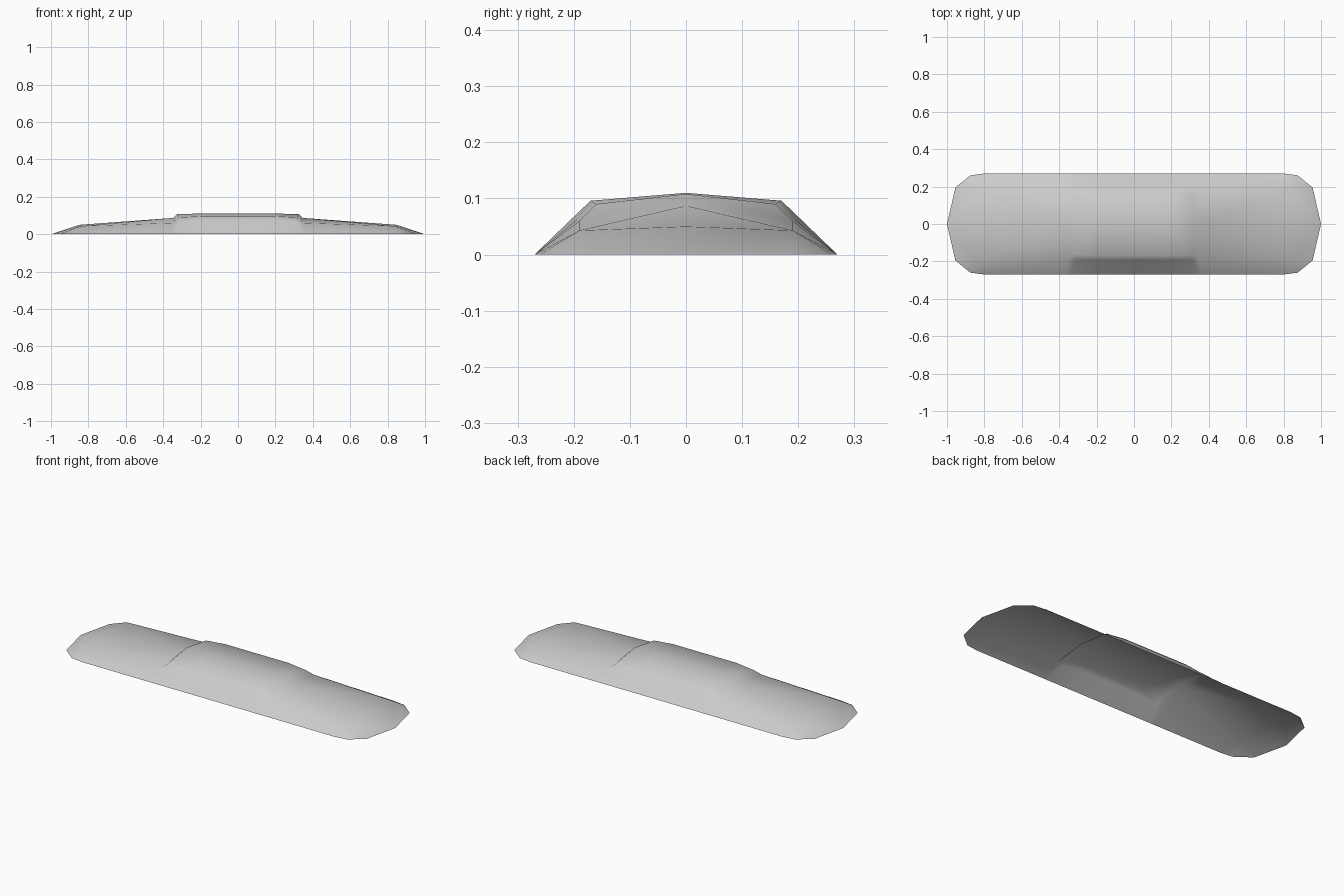
import bpy
import bmesh

cube = bpy.data.objects.get("Cube")
if cube:
    bpy.data.objects.remove(cube, do_unlink=True)

# Plain light grey surface
grey = bpy.data.materials.new("light_grey")
grey.use_nodes = True
colour = (0.6, 0.6, 0.6, 1)
grey.diffuse_color = colour
grey.node_tree.nodes["Principled BSDF"].inputs["Base Color"].default_value = colour

# Cross-sections of one quarter: ridge, shoulder, under-shoulder, rim
sections = [
    [(0, 0, .11), (0, .17, .096), (0, .19, .077), (0, .27, 0)],
    [(.2, 0, .11), (.2, .17, .096), (.2, .19, .077), (.2, .27, 0)],
    [(.325, 0, .108), (.315, .16, .09), (.31, .19, .066), (.33, .27, 0)],
    [(.345, 0, .087), (.35, .19, .06), (.35, .19, .06), (.36, .27, 0)],
    [(.85, 0, .05), (.84, .19, .043), (.84, .19, .043), (.8, .27, 0)],
]
# Rounded end of the rim
end_rim = [(.875, .26, 0), (.955, .195, 0), (1, 0, 0)]

bm = bmesh.new()
rows = [[bm.verts.new(p) for p in s] for s in sections]
for a, b in zip(rows, rows[1:]):
    for i in range(3):
        bm.faces.new((a[i], b[i], b[i + 1], a[i + 1]))

# Sloping end cap fanned from the last shoulder
ridge, shoulder, under, rim = rows[-1]
corner, side, tip = [bm.verts.new(p) for p in end_rim]
bm.faces.new((under, corner, rim))
bm.faces.new((under, side, corner))
bm.faces.new((shoulder, ridge, tip, side))

bmesh.ops.remove_doubles(bm, verts=bm.verts, dist=0.0005)
bmesh.ops.recalc_face_normals(bm, faces=bm.faces)
bm.normal_update()
if sum(f.normal.z for f in bm.faces) < 0:
    bmesh.ops.reverse_faces(bm, faces=bm.faces)
for f in bm.faces:
    f.smooth = True

mesh = bpy.data.meshes.new("raised_shell")
bm.to_mesh(mesh)
bm.free()
mesh.materials.append(grey)
shell = bpy.data.objects.new("raised_shell", mesh)
bpy.context.collection.objects.link(shell)

# Mirror the quarter to both sides and both ends
mirror = shell.modifiers.new("Mirror", 'MIRROR')
mirror.use_axis = (True, True, False)
mirror.use_clip = True
mirror.merge_threshold = 0.001
